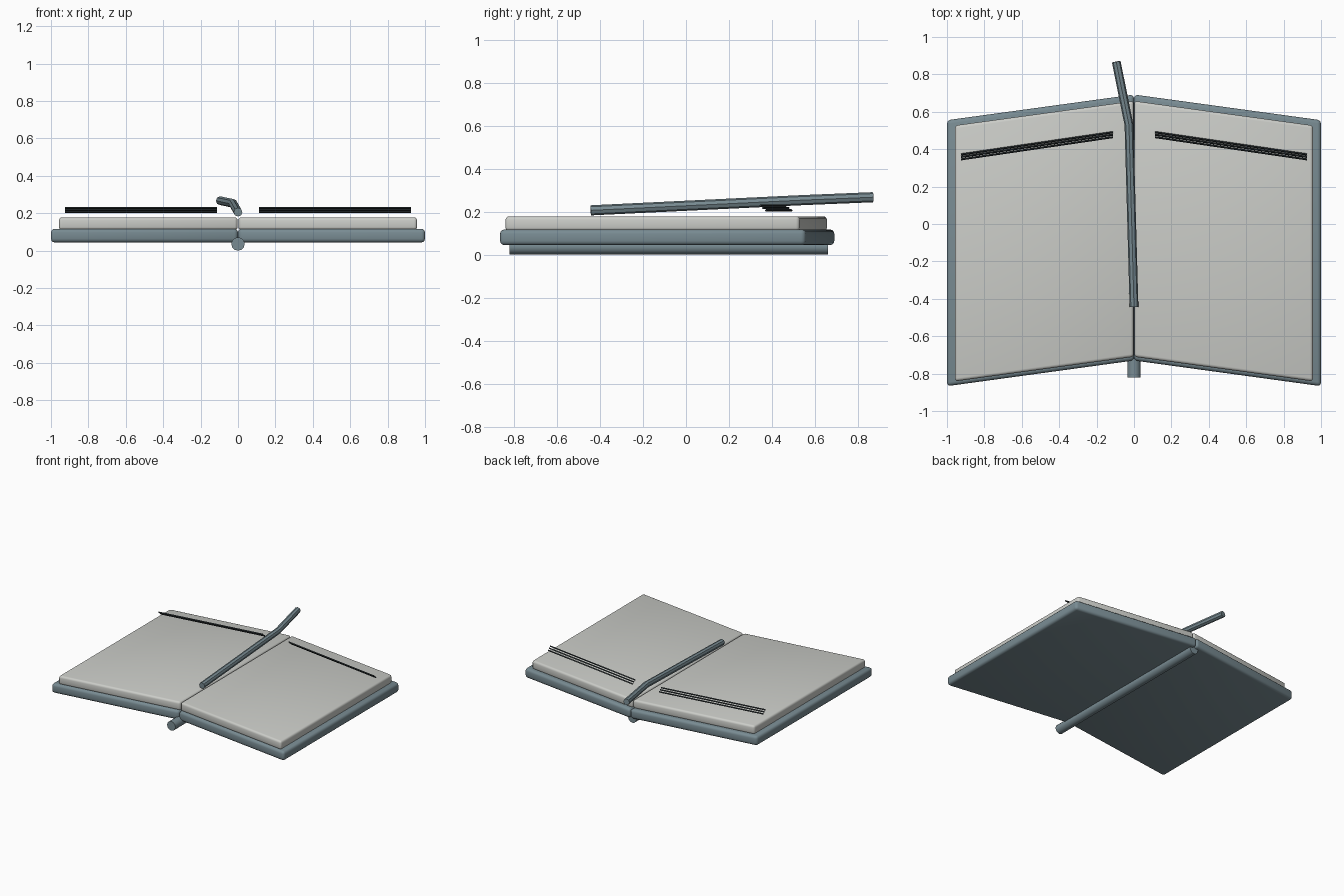
import bpy, bmesh

if "Cube" in bpy.data.objects:
    bpy.data.objects.remove(bpy.data.objects["Cube"])

SHEAR = -0.137  # outer page edges sit further forward than the fold


def material(name, color):
    m = bpy.data.materials.new(name)
    m.diffuse_color = (*color, 1)
    m.use_nodes = True
    m.node_tree.nodes["Principled BSDF"].inputs["Base Color"].default_value = m.diffuse_color
    return m


slate = material("slate", (0.19, 0.26, 0.29))
paper = material("paper", (0.60, 0.61, 0.58))
ink = material("ink", (0.035, 0.045, 0.05))


def smooth(ob, angle=0.6):
    bpy.ops.object.select_all(action='DESELECT')
    ob.select_set(True)
    bpy.context.view_layer.objects.active = ob
    bpy.ops.object.shade_smooth_by_angle(angle=angle)


def slab(name, side, x, y, z, bevel, mat):
    """Sheared box with rounded edges; x, y, z are (min, max), y taken at the fold."""
    bm = bmesh.new()
    bmesh.ops.create_cube(bm, size=1)
    for v in bm.verts:
        px, py, pz = (r[0] if c < 0 else r[1] for r, c in zip((x, y, z), v.co))
        v.co = (side * px, py + SHEAR * px, pz)
    bmesh.ops.recalc_face_normals(bm, faces=bm.faces)
    bmesh.ops.bevel(bm, geom=bm.edges[:], offset=bevel, segments=3,
                    profile=0.5, affect='EDGES')
    me = bpy.data.meshes.new(name)
    bm.to_mesh(me)
    bm.free()
    me.materials.append(mat)
    ob = bpy.data.objects.new(name, me)
    bpy.context.collection.objects.link(ob)
    smooth(ob)
    return ob


def tube(name, points, radius, resolution, mat):
    cu = bpy.data.curves.new(name, 'CURVE')
    cu.dimensions = '3D'
    sp = cu.splines.new('POLY')
    sp.points.add(len(points) - 1)
    for p, co in zip(sp.points, points):
        p.co = (*co, 1)
    cu.bevel_depth = radius
    cu.bevel_resolution = resolution
    cu.use_fill_caps = True
    cu.materials.append(mat)
    ob = bpy.data.objects.new(name, cu)
    bpy.context.collection.objects.link(ob)
    bpy.ops.object.select_all(action='DESELECT')
    ob.select_set(True)
    bpy.context.view_layer.objects.active = ob
    bpy.ops.object.convert(target='MESH')
    smooth(bpy.context.view_layer.objects.active)


for label, side in (("left", -1), ("right", 1)):
    # cover board and page block
    slab(label + "_cover", side, (0, 1), (-0.73, 0.692), (0.044, 0.117), 0.02, slate)
    slab(label + "_pages", side, (0.002, 0.957), (-0.71, 0.658), (0.11, 0.178), 0.016, paper)
    # three ruled lines floating above each page
    for i in range(3):
        y0, z = 0.507 - 0.013 * i, 0.206 + 0.011 * i
        tube(f"{label}_line_{i + 1}",
             [(side * x, y0 + SHEAR * 1.07 * x, z) for x in (0.113, 0.925)],
             0.0055, 0, ink)

# round spine under the fold
tube("spine", [(0, -0.82, 0.036), (0, 0.66, 0.036)], 0.036, 4, slate)

# bent ribbon lying along the fold
tube("bookmark", [(0.0, -0.443, 0.206), (-0.027, 0.53, 0.253), (-0.095, 0.868, 0.267)],
     0.0235, 2, slate)
